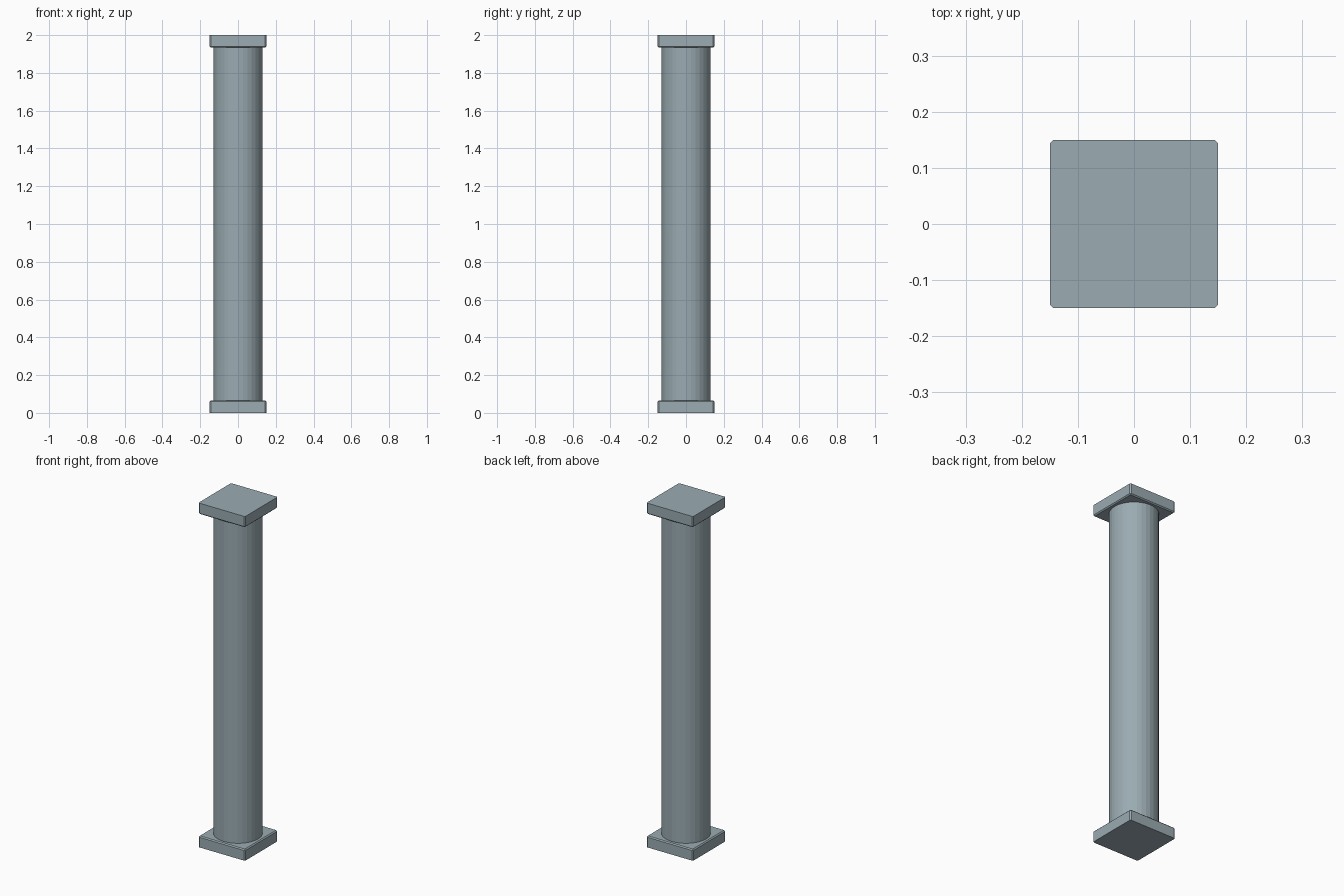
import bpy, bmesh

if "Cube" in bpy.data.objects:
    bpy.data.objects.remove(bpy.data.objects["Cube"])

HEIGHT, PLATE_W, PLATE_H, RADIUS, CHAMFER = 2.0, 0.30, 0.065, 0.13, 0.006

# Slate blue-grey for all parts
slate = bpy.data.materials.new("slate")
slate.diffuse_color = (0.325, 0.41, 0.445, 1)
slate.use_nodes = True
slate.node_tree.nodes["Principled BSDF"].inputs["Base Color"].default_value = slate.diffuse_color


def plate(name, z0, inner_z):
    """Square slab, chamfered on its uprights and on the rim facing the shaft."""
    bpy.ops.mesh.primitive_cube_add(size=1, location=(0, 0, z0 + PLATE_H / 2))
    ob = bpy.context.object
    ob.name = name
    ob.data.materials.append(slate)
    bm = bmesh.new()
    bm.from_mesh(ob.data)
    bmesh.ops.scale(bm, vec=(PLATE_W, PLATE_W, PLATE_H), verts=bm.verts)
    # leave the outer face (away from the shaft) sharp
    edges = [e for e in bm.edges
             if not all(v.co.z * inner_z < 0 for v in e.verts)]
    bmesh.ops.bevel(bm, geom=edges, offset=CHAMFER, segments=1,
                    affect='EDGES', profile=0.5)
    bm.to_mesh(ob.data)
    bm.free()
    return ob


# Base and capital plates
plate("base_plate", 0, 1)
plate("top_plate", HEIGHT - PLATE_H, -1)

# Round faceted shaft between the plates
bpy.ops.mesh.primitive_cylinder_add(vertices=32, radius=RADIUS,
                                    depth=HEIGHT - 2 * PLATE_H,
                                    end_fill_type='NOTHING',
                                    location=(0, 0, HEIGHT / 2))
shaft = bpy.context.object
shaft.name = "column_shaft"
shaft.data.materials.append(slate)
